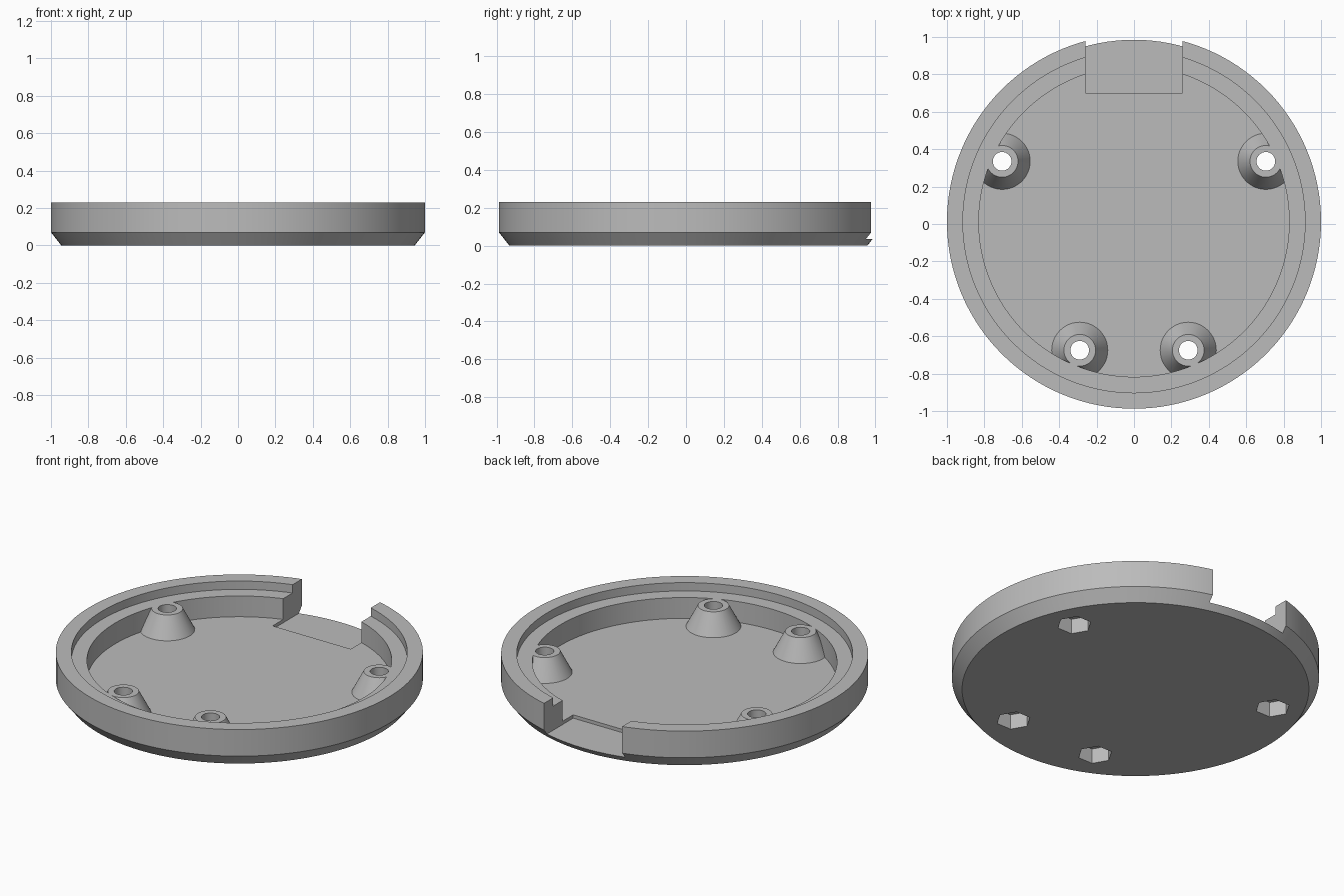
import bpy, bmesh
from math import cos, sin, pi, radians

if "Cube" in bpy.data.objects:
    bpy.data.objects.remove(bpy.data.objects["Cube"], do_unlink=True)

CENTRE_Y = 0.0125
BOSSES = [(sx * x, y) for x, y in ((0.705, 0.335), (0.29, -0.675)) for sx in (-1, 1)]

grey = bpy.data.materials.new("plain grey")
grey.use_nodes = True
colour = (0.5, 0.5, 0.5, 1)
grey.diffuse_color = colour
grey.node_tree.nodes["Principled BSDF"].inputs["Base Color"].default_value = colour


def add_object(name, bm):
    bmesh.ops.recalc_face_normals(bm, faces=bm.faces)
    mesh = bpy.data.meshes.new(name)
    bm.to_mesh(mesh)
    bm.free()
    mesh.materials.append(grey)
    obj = bpy.data.objects.new(name, mesh)
    bpy.context.collection.objects.link(obj)
    return obj


def lathe(name, profile, sides, x=0, y=CENTRE_Y):
    """Closed solid turned about a vertical axis from (radius, z) points."""
    bm = bmesh.new()
    rings = [[bm.verts.new((x + r * cos(2 * pi * i / sides),
                            y + r * sin(2 * pi * i / sides), z))
              for i in range(sides)] for r, z in profile]
    for low, high in zip(rings, rings[1:]):
        for i in range(sides):
            j = (i + 1) % sides
            bm.faces.new((low[i], low[j], high[j], high[i]))
    bm.faces.new(rings[0])
    bm.faces.new(rings[-1])
    return add_object(name, bm)


def box(name, lo, hi):
    bm = bmesh.new()
    bmesh.ops.create_cube(bm, size=1)
    for v in bm.verts:
        v.co = [(a + b) / 2 + c * (b - a) for a, b, c in zip(lo, hi, v.co)]
    return add_object(name, bm)


def cut(target, cutter):
    cutter.hide_render = True
    mod = target.modifiers.new("cut", "BOOLEAN")
    mod.operation = "DIFFERENCE"
    mod.solver = "EXACT"
    mod.object = cutter
    bpy.context.view_layer.objects.active = target
    bpy.ops.object.modifier_apply(modifier=mod.name)
    bpy.data.objects.remove(cutter, do_unlink=True)


# Chamfered round base with a stepped rim
base = lathe("round_base", [(0.945, 0), (1, 0.07), (1, 0.23),
                            (0.915, 0.23), (0.915, 0.18)], 128)

# Inner pocket, leaving tapered screw bosses level with the ledge
pocket = lathe("pocket_cutter", [(0.83, 0.055), (0.83, 0.21)], 128)
for x, y in BOSSES:
    cut(pocket, lathe("boss_cutter", [(0.163, 0.03), (0.064, 0.22)], 48, x, y))
cut(base, pocket)

# Opening through the back rim, sunk slightly into the floor
cut(base, box("notch_cutter", (-0.26, 0.7, 0.035), (0.26, 1.2, 0.4)))

# Screw holes and hexagonal nut recesses underneath
for x, y in BOSSES:
    cut(base, lathe("hole_cutter", [(0.05, -0.1), (0.05, 0.3)], 32, x, y))
    cut(base, lathe("nut_cutter", [(0.095, -0.1), (0.095, 0.09)], 6, x, y))

bpy.ops.object.select_all(action="DESELECT")
base.select_set(True)
bpy.context.view_layer.objects.active = base
bpy.ops.object.shade_smooth_by_angle(angle=radians(25))
